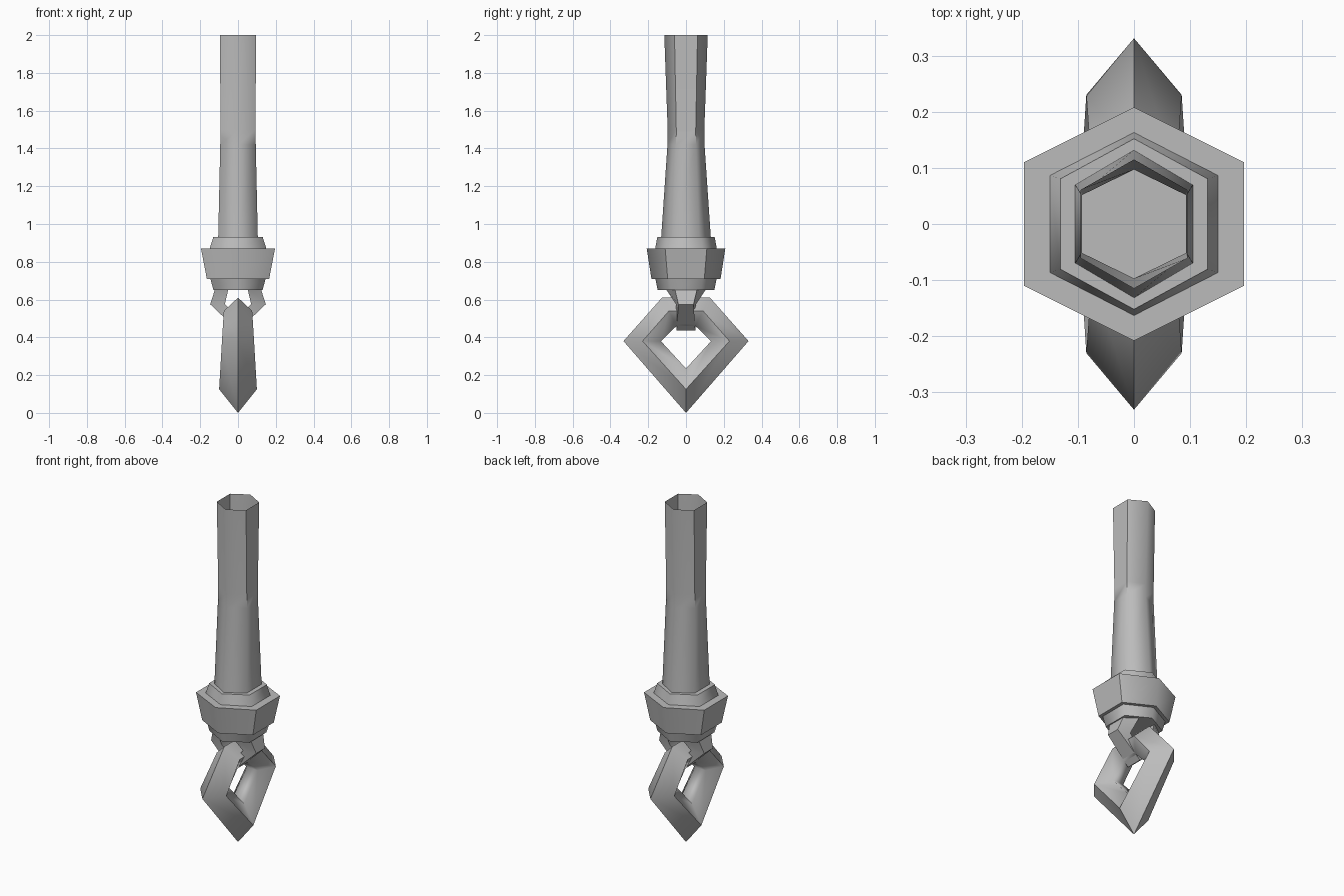
import bpy, math

cube = bpy.data.objects.get("Cube")
if cube:
    bpy.data.objects.remove(cube, do_unlink=True)

metal = bpy.data.materials.new("grey metal")
metal.use_nodes = True
GREY = (0.5, 0.5, 0.5, 1)
metal.diffuse_color = GREY
metal.node_tree.nodes["Principled BSDF"].inputs["Base Color"].default_value = GREY


def loft(name, rings, closed=False, caps=()):
    """Skin equal-sized rings of points; optionally loop back or cap ends."""
    n, m = len(rings[0]), len(rings)
    verts = [p for ring in rings for p in ring]
    faces = []
    for r in range(m if closed else m - 1):
        a, b = r * n, (r + 1) % m * n
        for i in range(n):
            j = (i + 1) % n
            faces.append((a + i, a + j, b + j, b + i))
    if "start" in caps:
        faces.append(tuple(reversed(range(n))))
    if "end" in caps:
        faces.append(tuple(range((m - 1) * n, m * n)))
    mesh = bpy.data.meshes.new(name)
    mesh.from_pydata(verts, [], faces)
    mesh.materials.append(metal)
    obj = bpy.data.objects.new(name, mesh)
    bpy.context.collection.objects.link(obj)
    bpy.ops.object.select_all(action='DESELECT')
    obj.select_set(True)
    bpy.context.view_layer.objects.active = obj
    bpy.ops.object.mode_set(mode='EDIT')
    bpy.ops.mesh.select_all(action='SELECT')
    bpy.ops.mesh.normals_make_consistent(inside=False)
    bpy.ops.object.mode_set(mode='OBJECT')
    bpy.ops.object.shade_smooth_by_angle(angle=math.radians(62))
    return obj


def hexagon(x, y, z):
    """Six-sided ring with points towards front and back."""
    h = y * 0.53
    return [(x, -h, z), (x, h, z), (0, y, z), (-x, h, z), (-x, -h, z), (0, -y, z)]


# Hollow handle, open at the top and narrow at the waist
loft("handle", [hexagon(0.105, 0.132, 0.92), hexagon(0.094, 0.098, 1.42),
                hexagon(0.093, 0.097, 1.5), hexagon(0.095, 0.115, 2.0)])

# Stepped collar
loft("collar", [hexagon(0.13, 0.15, 0.65), hexagon(0.146, 0.162, 0.71),
                hexagon(0.165, 0.183, 0.71), hexagon(0.196, 0.208, 0.87),
                hexagon(0.15, 0.163, 0.87), hexagon(0.131, 0.152, 0.93)],
     caps=("start", "end"))


# Diamond ring: each corner has an outer ridge, a wide middle and an inner edge
def ring_section(side, outer, middle, inner, w):
    (oy, oz), (my, mz), (iy, iz) = outer, middle, inner
    v = w * 0.42
    return [(0, side * oy, oz), (w, side * my, mz), (v, side * iy, iz),
            (-v, side * iy, iz), (-w, side * my, mz)]


bottom = ((0, 0), (0, 0.125), (0, 0.235), 0.1)
middle = ((0.331, 0.38), (0.23, 0.38), (0.133, 0.38), 0.085)
top = ((0.127, 0.61), (0.09, 0.54), (0.05, 0.46), 0.075)
loft("diamond_ring", [ring_section(1, *bottom), ring_section(1, *middle),
                      ring_section(1, *top), ring_section(-1, *top),
                      ring_section(-1, *middle)], closed=True)


# Link under the collar, wider in depth on its inner side
def link_section(outer, inner, outer_depth, inner_depth):
    (ox, oz), (ix, iz) = outer, inner
    return [(ox, -outer_depth, oz), (ox, outer_depth, oz),
            (ix, inner_depth, iz), (ix, -inner_depth, iz)]


def link_side(s):
    return [link_section((s * 0.12, 0.66), (s * 0.05, 0.66), 0.06, 0.11),
            link_section((s * 0.147, 0.575), (s * 0.07, 0.575), 0.04, 0.053)]


loft("link", link_side(1) + [link_section((0, 0.435), (0, 0.51), 0.05, 0.04)]
     + link_side(-1)[::-1], caps=("start", "end"))
